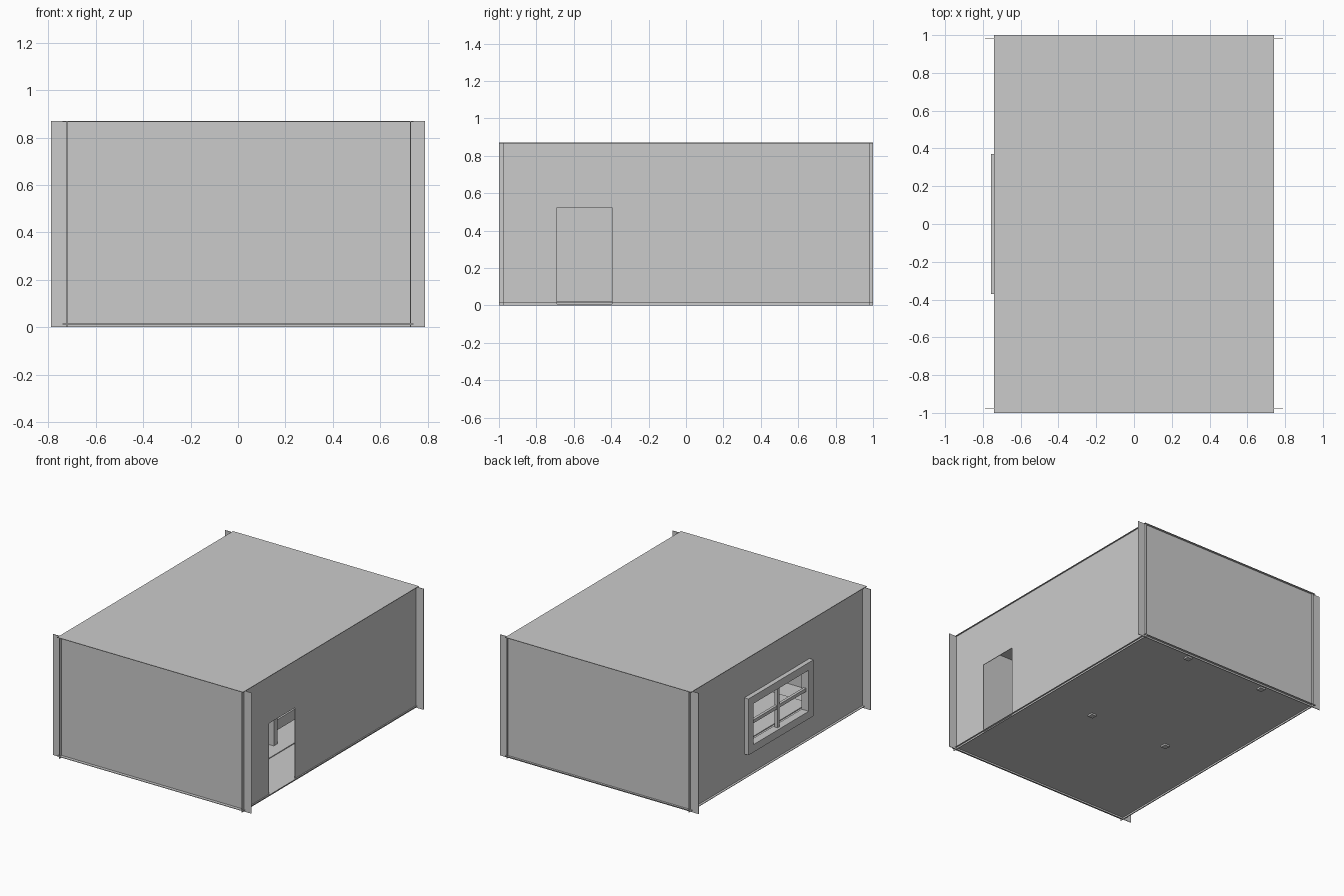
import bpy
from mathutils import Vector

if "Cube" in bpy.data.objects:
    bpy.data.objects.remove(bpy.data.objects["Cube"])


def box(name, lo, hi, bevel=0.0):
    """Box between two opposite corners, optionally with rounded edges."""
    lo, hi = Vector(lo), Vector(hi)
    bpy.ops.mesh.primitive_cube_add(size=1, location=(lo + hi) / 2)
    ob = bpy.context.object
    ob.name = name
    ob.scale = hi - lo
    bpy.ops.object.transform_apply(location=False, rotation=False, scale=True)
    if bevel:
        m = ob.modifiers.new("round", 'BEVEL')
        m.width, m.segments = bevel, 3
        bpy.ops.object.shade_smooth_by_angle()
    return ob


def cut(ob, lo, hi):
    """Cut a rectangular opening."""
    cutter = box("cutter", lo, hi)
    m = ob.modifiers.new("opening", 'BOOLEAN')
    m.operation, m.object, m.solver = 'DIFFERENCE', cutter, 'EXACT'
    bpy.context.view_layer.objects.active = ob
    bpy.ops.object.modifier_apply(modifier=m.name)
    bpy.data.objects.remove(cutter, do_unlink=True)


T = 0.004   # panel thickness
H = 0.87    # room height

# Floor and ceiling
box("floor", (-0.74, -1, 0.012), (0.74, 1, 0.012 + T))
box("ceiling", (-0.74, -1, H - T), (0.74, 1, H))

# Front and back walls overhang the side walls
box("front_wall", (-0.79, -0.977, 0), (0.79, -0.977 + T, H))
box("back_wall", (-0.79, 0.981, 0), (0.79, 0.981 + T, H))

# Side walls with door and window openings
right = box("right_wall", (0.727, -1, 0), (0.727 + T, 1, H))
cut(right, (0.6, -0.69, 0.008), (0.85, -0.395, 0.525))
left = box("left_wall", (-0.724, -1, 0), (-0.72, 1, H))
cut(left, (-0.85, -0.34, 0.21), (-0.6, 0.34, 0.56))

# Window frame and glazing bars
X0, X1, Y, Z0, Z1, B = -0.757, -0.70, 0.37, 0.18, 0.585, 0.055
frame = box("window_frame", (X0, -Y, Z0), (X1, Y, Z1))
cut(frame, (X0 - 0.1, -Y + B, Z0 + B), (X1 + 0.1, Y - B, Z1 - B))
ZM = (Z0 + Z1) / 2
box("window_bar_vertical", (-0.737, -0.012, Z0 + B), (-0.713, 0.012, Z1 - B))
box("window_bar_horizontal", (-0.735, -Y + B, ZM - 0.012),
    (-0.715, Y - B, ZM + 0.012))

# Rug
box("rug", (-0.42, -0.8, 0.016), (0.42, 0.5, 0.022))

# Bed: posts, side rails, end boards
for s, side in ((-1, "left"), (1, "right")):
    x = s * 0.318
    for y, h, end in ((-0.055, 0.25, "foot"), (0.94, 0.40, "head")):
        box(f"bed_post_{end}_{side}", (x - 0.02, y - 0.02, 0),
            (x + 0.02, y + 0.02, h))
    box(f"bed_rail_{side}", (x - 0.012, -0.04, 0.115), (x + 0.012, 0.93, 0.19))
box("footboard", (-0.305, -0.067, 0.115), (0.305, -0.043, 0.235))
box("headboard", (-0.305, 0.928, 0.115), (0.305, 0.952, 0.385))

# Mattress and pillow
box("mattress", (-0.30, -0.04, 0.14), (0.30, 0.925, 0.24), 0.02)
box("pillow", (-0.2, 0.72, 0.235), (0.2, 0.90, 0.285), 0.022)
